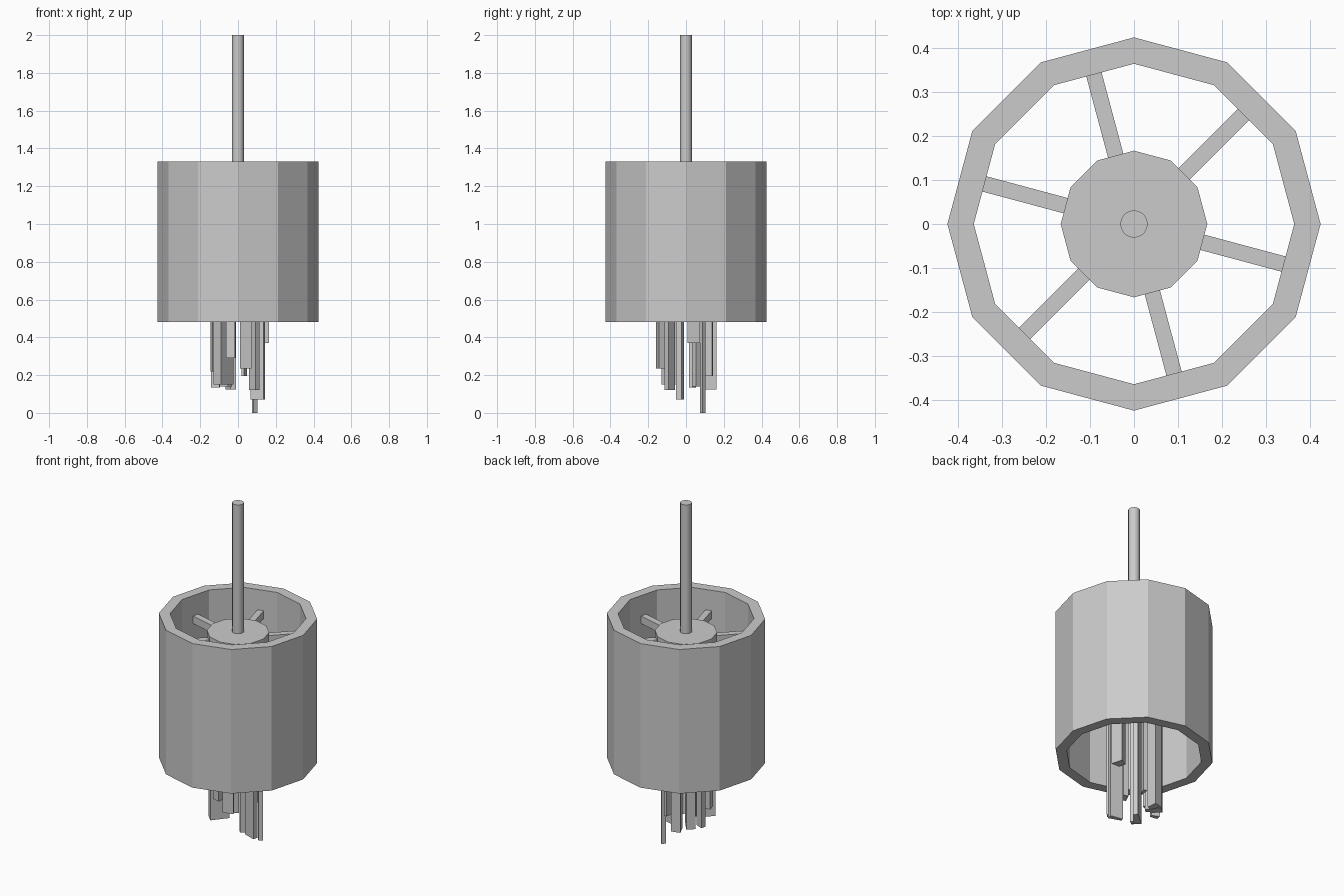
import bpy, bmesh
from math import cos, sin, radians, pi

if "Cube" in bpy.data.objects:
    bpy.data.objects.remove(bpy.data.objects["Cube"])


def prism(name, outline, z0, z1):
    """Extrude a counter-clockwise outline between two heights."""
    bm = bmesh.new()
    face = bm.faces.new([bm.verts.new((x, y, z0)) for x, y in outline])
    ext = bmesh.ops.extrude_face_region(bm, geom=[face], use_keep_orig=True)
    top = [v for v in ext["geom"] if isinstance(v, bmesh.types.BMVert)]
    bmesh.ops.translate(bm, verts=top, vec=(0, 0, z1 - z0))
    bmesh.ops.recalc_face_normals(bm, faces=bm.faces[:])
    mesh = bpy.data.meshes.new(name)
    bm.to_mesh(mesh)
    bm.free()
    ob = bpy.data.objects.new(name, mesh)
    bpy.context.collection.objects.link(ob)
    return ob


def circle(r, n):
    return [(r * cos(2 * pi * i / n), r * sin(2 * pi * i / n)) for i in range(n)]


def radial(angle, r0, r1, w0, w1):
    """Four-cornered outline running outwards along an angle."""
    c, s = cos(radians(angle)), sin(radians(angle))
    pts = [(r0, -w0), (r1, -w1), (r1, w1), (r0, w0)]
    return [(r * c - t * s, r * s + t * c) for r, t in pts]


# Twelve-sided drum shade, open at both ends
bm = bmesh.new()
loops = []
for r, z in [(0.425, 0.48), (0.425, 1.33), (0.365, 1.33), (0.365, 0.48)]:
    loops.append([bm.verts.new((x, y, z)) for x, y in circle(r, 12)])
for k in range(4):
    a, b = loops[k], loops[(k + 1) % 4]
    for i in range(12):
        j = (i + 1) % 12
        bm.faces.new((a[i], a[j], b[j], b[i]))
bmesh.ops.recalc_face_normals(bm, faces=bm.faces[:])
mesh = bpy.data.meshes.new("drum_shade")
bm.to_mesh(mesh)
bm.free()
bpy.context.collection.objects.link(bpy.data.objects.new("drum_shade", mesh))

# Hub and hanging rod
prism("hub", circle(0.167, 12), 1.14, 1.24)
rod = prism("hanging_rod", circle(0.031, 24), 1.24, 2.0)
bpy.context.view_layer.objects.active = rod
rod.select_set(True)
bpy.ops.object.shade_smooth_by_angle()

# Six spokes holding the shade
for k in range(6):
    prism(f"spoke_{k + 1}", radial(-15 + 60 * k, 0.15, 0.354, 0.018, 0.018), 1.165, 1.21)

# Hanging bars of uneven length, one per hub side:
# inner radius, outer radius, half width, bottom height
bars = [
    (0.11, 0.160, 0.034, 0.37), (0.11, 0.135, 0.010, 0.00),
    (0.10, 0.145, 0.011, 0.195), (0.10, 0.160, 0.026, 0.125),
    (0.06, 0.150, 0.025, 0.14), (0.10, 0.145, 0.015, 0.135),
    (0.10, 0.145, 0.020, 0.22), (0.05, 0.155, 0.028, 0.15),
    (0.10, 0.155, 0.024, 0.29), (0.11, 0.157, 0.031, 0.235),
    (0.09, 0.145, 0.015, 0.12), (0.07, 0.145, 0.015, 0.07),
]
for k, (r0, r1, w, z) in enumerate(bars):
    prism(f"hanging_bar_{k + 1}", radial(15 + 30 * k, r0, r1, w * 0.6, w), z, 1.14)
